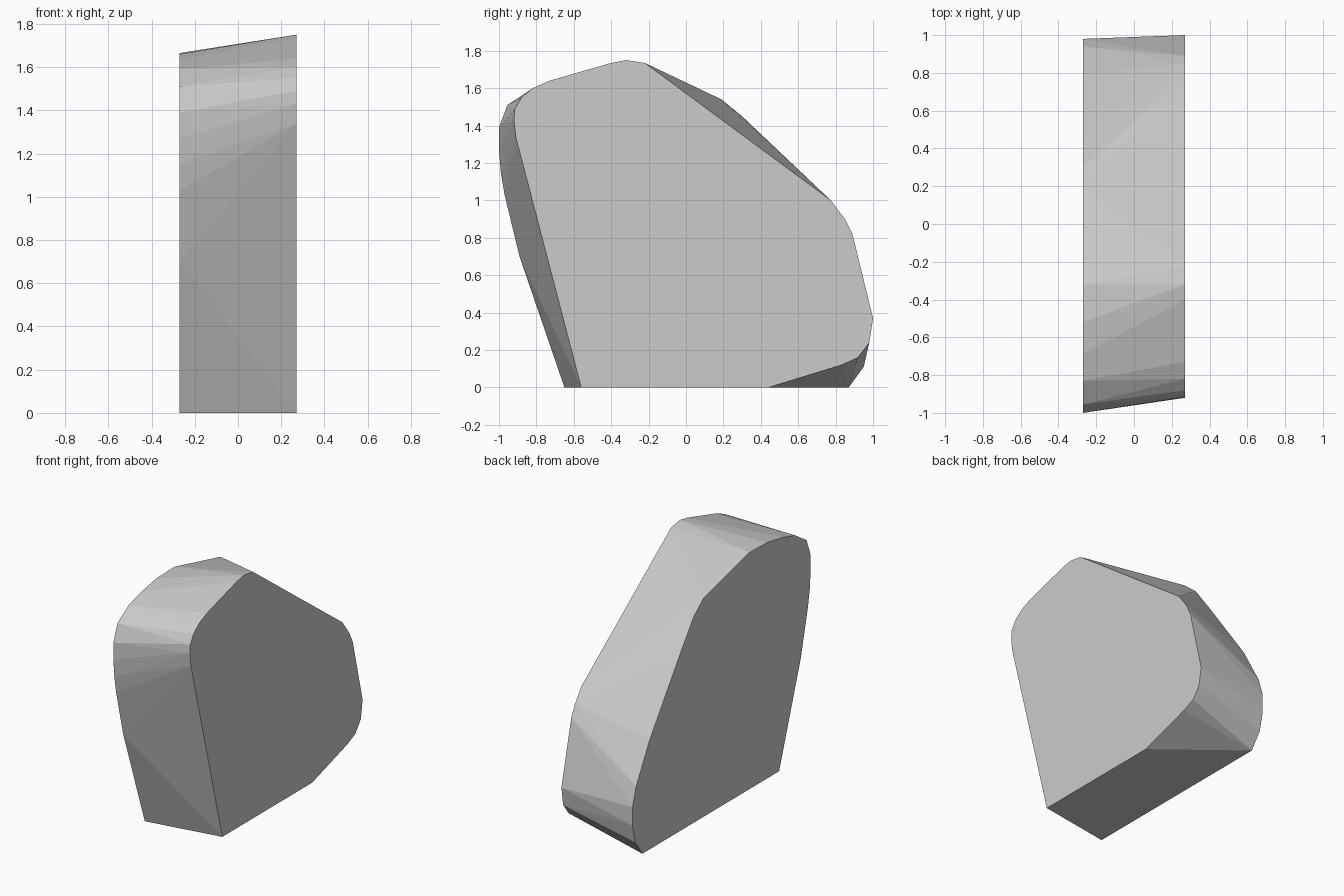
import bpy, bmesh

if "Cube" in bpy.data.objects:
    bpy.data.objects.remove(bpy.data.objects["Cube"])

HALF_WIDTH = 0.27

# End outlines as (y, z) points
left_outline = [
    (-0.65, 0), (0.87, 0), (0.95, 0.11), (0.98, 0.24), (0.98, 0.37),
    (0.94, 0.50), (0.79, 0.77), (0.455, 1.24), (0.30, 1.45), (0.19, 1.54),
    (-0.32, 1.665), (-0.52, 1.66), (-0.69, 1.63), (-0.83, 1.59),
    (-0.955, 1.51), (-1.0, 1.39), (-1.0, 1.27), (-0.99, 1.15),
    (-0.97, 1.03), (-0.89, 0.70)]
right_outline = [
    (-0.56, 0), (0.44, 0), (0.83, 0.12), (0.92, 0.16), (0.98, 0.24),
    (1.0, 0.37), (0.89, 0.82), (0.85, 0.90), (0.775, 1.0), (-0.22, 1.735),
    (-0.32, 1.75), (-0.40, 1.735), (-0.73, 1.64), (-0.82, 1.60),
    (-0.88, 1.55), (-0.915, 1.49), (-0.92, 1.43), (-0.91, 1.34)]

# Rock slab: convex skin stretched between the two flat ends
bm = bmesh.new()
for x, outline in ((-HALF_WIDTH, left_outline), (HALF_WIDTH, right_outline)):
    for y, z in outline:
        bm.verts.new((x, y, z))
hull = bmesh.ops.convex_hull(bm, input=bm.verts[:])
loose = [v for v in bm.verts if not v.link_faces]
bmesh.ops.delete(bm, geom=loose, context='VERTS')
bmesh.ops.dissolve_limit(bm, angle_limit=0.002, verts=bm.verts[:], edges=bm.edges[:])
bmesh.ops.recalc_face_normals(bm, faces=bm.faces[:])

mesh = bpy.data.meshes.new("rock_slab")
bm.to_mesh(mesh)
bm.free()
slab = bpy.data.objects.new("rock_slab", mesh)
bpy.context.collection.objects.link(slab)
